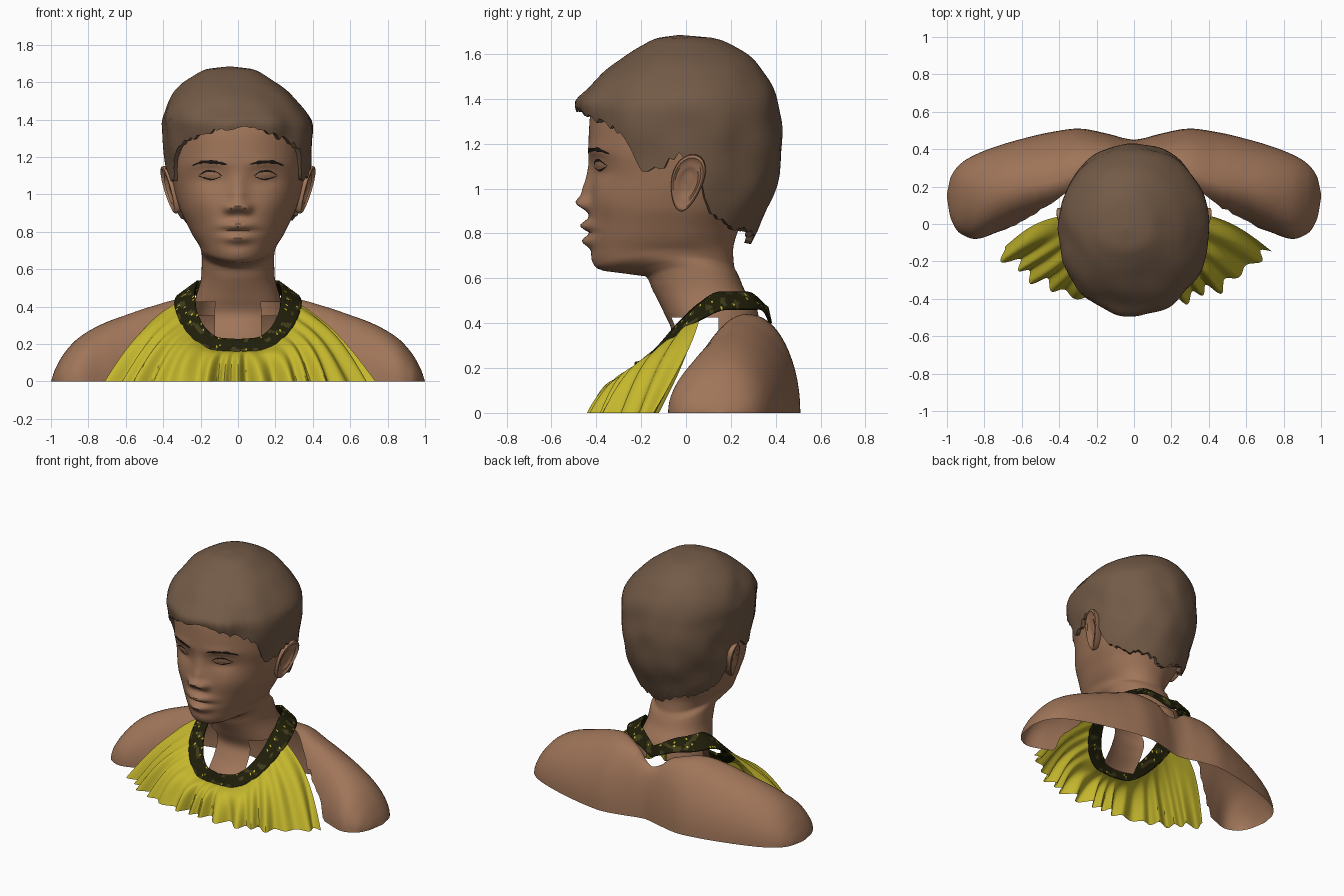
import bpy, bmesh, math, random
from mathutils import Vector, noise
from mathutils.bvhtree import BVHTree

random.seed(4)
if "Cube" in bpy.data.objects:
    bpy.data.objects.remove(bpy.data.objects["Cube"])


def material(name, rgb):
    m = bpy.data.materials.new(name)
    m.use_nodes = True
    m.diffuse_color = (*rgb, 1)
    bsdf = next(n for n in m.node_tree.nodes if n.type == 'BSDF_PRINCIPLED')
    bsdf.inputs["Base Color"].default_value = (*rgb, 1)
    bsdf.inputs["Roughness"].default_value = 0.8
    return m


skin = material("skin brown", (0.35, 0.178, 0.1))
hair_brown = material("hair brown", (0.17, 0.102, 0.062))
yellow = material("cloth yellow", (0.55, 0.47, 0.026))
dark = material("band dark olive", (0.014, 0.013, 0.003))
olive = material("band olive", (0.05, 0.043, 0.01))
black = material("brow black", (0.012, 0.009, 0.007))


def smooth_keys(table, t):
    """Monotone cubic interpolation of rows keyed by their first column."""
    k = [r[0] for r in table]
    t = min(max(t, k[0]), k[-1])
    i = max(j for j in range(len(k) - 1) if k[j] <= t)
    h = k[i + 1] - k[i]
    s = (t - k[i]) / h
    out = []
    for c in range(1, len(table[0])):
        def sec(j):
            return (table[j + 1][c] - table[j][c]) / (k[j + 1] - k[j])

        def slope(j):
            if j == 0 or j == len(k) - 1:
                return sec(min(j, len(k) - 2))
            a, b = sec(j - 1), sec(j)
            return 0 if a * b <= 0 else 2 * a * b / (a + b)
        a, b = table[i][c], table[i + 1][c]
        out.append(a + (b - a) * s * s * (3 - 2 * s)
                   + h * s * (1 - s) * ((1 - s) * slope(i) - s * slope(i + 1)))
    return out


def sheet(name, rows, mats, wrap=False, cap=False, keep=None, pick=None, angle=50):
    """Skin a grid of points; keep filters faces, pick chooses their material."""
    bm = bmesh.new()
    grid = [[bm.verts.new(p) for p in r] for r in rows]
    n = len(grid[0])
    for a, b in zip(grid, grid[1:]):
        for j in range(n if wrap else n - 1):
            q = (a[j], a[(j + 1) % n], b[(j + 1) % n], b[j])
            mid = sum((v.co for v in q), Vector()) / 4
            if keep is None or keep(mid):
                f = bm.faces.new(q)
                f.material_index = pick(mid) if pick else 0
    if cap:
        bm.faces.new(grid[-1])
    bmesh.ops.remove_doubles(bm, verts=bm.verts, dist=0.0005)
    bmesh.ops.delete(bm, geom=[v for v in bm.verts if not v.link_faces], context='VERTS')
    bmesh.ops.recalc_face_normals(bm, faces=bm.faces)
    me = bpy.data.meshes.new(name)
    bm.to_mesh(me)
    bm.free()
    for m in mats:
        me.materials.append(m)
    me.shade_smooth()
    me.set_sharp_from_angle(angle=math.radians(angle))
    ob = bpy.data.objects.new(name, me)
    bpy.context.collection.objects.link(ob)
    return ob


def egg(theta, front, back, w, yc, p):
    """Point on an egg-shaped ring; theta 0 is the front."""
    s, c = math.sin(theta), math.cos(theta)
    x = math.copysign(abs(s) ** p, s) * w
    d = abs(c) ** p
    return x, (yc - (yc - front) * d) if c > 0 else (yc + (back - yc) * d)


# Head and neck: height, front, back, half width, centre
HEAD = [(.18, -.19, .33, .24, .1), (.28, -.1, .33, .24, .1), (.36, -.065, .33, .24, .1),
        (.45, -.10, .32, .225, .1), (.55, -.15, .26, .195, .06), (.61, -.18, .235, .193, .02),
        (.63, -.355, .225, .195, -.05), (.65, -.4, .215, .2, -.08),
        (.72, -.42, .21, .22, -.07), (.82, -.43, .235, .262, -.05),
        (.92, -.43, .29, .31, -.02), (1.05, -.42, .36, .347, 0), (1.17, -.435, .385, .365, 0),
        (1.3, -.43, .39, .367, 0), (1.42, -.4, .36, .335, 0), (1.52, -.31, .28, .25, 0),
        (1.6, -.12, .1, .1, 0)]
# Face relief: x, z, spread x, spread z, height
FACE = [(0, 1.05, .045, .06, .022), (0, .985, .05, .045, .03), (0, .935, .05, .03, .052),
        (.05, .925, .028, .026, .028), (0, .835, .08, .024, .042), (0, .765, .07, .025, .038),
        (0, .8, .1, .008, -.012), (0, .68, .08, .035, .008), (.15, 1.1, .08, .05, -.028),
        (.15, 1.103, .055, .026, .02), (.14, 1.17, .09, .03, .008), (.2, .96, .09, .08, .01)]


def relief(x, z):
    return sum(h * math.exp(-((abs(x) - fx) / sx) ** 2 - ((z - fz) / sz) ** 2)
               for fx, fz, sx, sz, h in FACE)


def head_point(u, z):
    a = math.tau * u
    theta = a - 0.5 * math.sin(a)
    x, y = egg(theta, *smooth_keys(HEAD, z), .92)
    if math.cos(theta) > 0:
        y -= relief(x, z)
    z += 1.5 * x * x * math.exp(-((z - .63) / .09) ** 2)
    return x, y, z


def neck_cut(m):
    throat = m.y < .03 and abs(m.x) < .125
    nape = m.y > .14 and abs(m.x) > .08 and m.z > .35
    return m.z > .42 or throat or nape


head = sheet("head_and_neck",
             [[head_point(j / 96, .18 + 1.42 * i / 116) for j in range(96)] for i in range(117)],
             [skin], wrap=True, cap=True, keep=neck_cut)

# Brows and lashes laid on the face
tree = BVHTree.FromPolygons([v.co for v in head.data.vertices],
                            [p.vertices[:] for p in head.data.polygons])


def on_face(x, z):
    hit = tree.ray_cast(Vector((x, -2, z)), Vector((0, 1, 0)))[0]
    return x, hit.y - .004, z


def ribbon(name, keys, width, side):
    rows = []
    for i in range(25):
        t = i / 24
        x = keys[0][0] + (keys[-1][0] - keys[0][0]) * t
        z = smooth_keys(keys, x)[0]
        half = width / 2 * (math.sin(math.pi * t) ** .5 + .15) * random.uniform(.6, 1.2)
        rows.append([on_face(side * x, z + k * half) for k in (-1, 0, 1)])
    sheet(name, rows, [black])


for side, tag in ((1, "left"), (-1, "right")):
    ribbon(tag + "_brow", [(.06, 1.16), (.12, 1.172), (.18, 1.174), (.245, 1.155)], .017, side)
    ribbon(tag + "_upper_lash", [(.085, 1.098), (.12, 1.122), (.16, 1.126), (.215, 1.1)], .01, side)
    ribbon(tag + "_lower_lash", [(.09, 1.095), (.14, 1.08), (.21, 1.098)], .008, side)

    # Ear: dished disc with a rim that fades towards the face
    rows = []
    for r, lift in ((0, .014), (.3, .012), (.5, .016), (.62, .028), (.75, .024), (.88, .038),
                    (.97, .034), (1, .015), (.85, -.03)):
        row = []
        for j in range(28):
            a = math.tau * j / 28
            up = math.sin(a) * r
            y = .005 + .072 * r * math.cos(a) * (1 + .25 * up) + .026 * up
            z = 1.025 + .128 * up
            rise = lift * (.75 + .3 * math.cos(a - .6)) if lift > 0 else lift
            row.append((side * (.348 + rise + .2 * (z - 1.02) + .12 * y), y, z))
        rows.append(row)
    sheet(tag + "_ear", rows, [skin], wrap=True)

# Hair cap: height, front, back, half width; and the hairline by angle
HAIR = [(.74, -.36, .28, .25), (.9, -.41, .36, .34), (1.0, -.42, .397, .362),
        (1.1, -.43, .415, .378), (1.25, -.455, .43, .394), (1.38, -.49, .415, .4),
        (1.45, -.43, .39, .376), (1.52, -.365, .348, .328), (1.58, -.285, .3, .27),
        (1.64, -.19, .205, .185), (1.67, -.13, .13, .12), (1.685, -.03, -.03, 0)]
HAIRLINE = [(0, 1.36), (15, 1.345), (30, 1.31), (48, 1.27), (59, 1.19), (67, 1.07), (80, 1.1),
            (90, 1.15), (100, 1.06), (108, .91), (130, .83), (155, .81), (180, .75)]


def hair_point(theta, z):
    x, y = egg(theta, *smooth_keys(HAIR, z), -.03, .96)
    puff = 1 + .045 * noise.noise(Vector((x, y, z)) * 6)
    return x * puff - .045 * min(1, max(0, (z - 1.35) / .25)), y * puff, z


columns = []
for j in range(120):
    deg = 3 * j
    low = smooth_keys(HAIRLINE, min(deg, 360 - deg))[0] + random.uniform(-.014, .014)
    col = [hair_point(math.radians(deg), low + (1.685 - low) * math.sin(math.pi / 2 * i / 28))
           for i in range(29)]
    x, y, z = col[0]
    columns.append([(x * .9, y * .9, z + .006)] + col)
sheet("hair", list(zip(*columns)), [hair_brown], wrap=True)

# Shoulder shell: x, back, ridge y, ridge height, front, how far the front wraps
SHOULDER = [(0, .45, .375, .33, .3, .03), (.05, .458, .36, .345, .27, .05),
            (.13, .48, .335, .41, .22, .08),
            (.3, .51, .27, .44, .08, .18), (.45, .49, .22, .405, .04, .45),
            (.6, .455, .2, .355, 0, .76), (.72, .42, .18, .31, -.04, 1),
            (.85, .37, .165, .235, -.08, 1), (.93, .32, .16, .15, -.05, 1),
            (.98, .25, .15, .06, .03, 1), (1, .16, .15, 0, .14, 1)]
rows = []
for i in range(-48, 49):
    x = math.sin(math.pi / 2 * i / 48)
    back, ry, rz, front, wrap = smooth_keys(SHOULDER, abs(x))
    if .45 < abs(x) < .7:
        wrap = min(1, wrap + random.uniform(-.05, .05))
    row = []
    for k in range(-14, 15):
        a = math.pi / 2 * (1 - abs(k) / 14 * (wrap if k > 0 else 1))
        row.append((x, ry + ((front if k > 0 else back) - ry) * math.cos(a), rz * math.sin(a)))
    rows.append(row)
sheet("shoulders", rows, [skin])

# Neck band: position along half the loop, x, y, z
BAND = [(0, 0, -.23, .19), (.12, .1, -.215, .195), (.25, .2, -.16, .25), (.4, .27, -.05, .365),
        (.55, .285, .06, .45), (.7, .26, .17, .5), (.85, .17, .3, .5), (1, 0, .37, .435)]


def band_point(t, v):
    x, y, z = smooth_keys(BAND, abs(t))
    c = Vector((math.copysign(x, t), y, z))
    out = Vector((c.x, c.y - .07, 0)).normalized()
    flare = .045 * abs(out.x) + .008
    return c + v * (out * flare - Vector((0, 0, .036)))


def band_pattern(m):
    if random.random() < .03:
        return 1
    return 2 if noise.noise(m * 22) > .3 else 0


band = sheet("neck_band",
             [[band_point(-1 + i / 110, k / 4) for k in range(-4, 5)] for i in range(221)],
             [dark, yellow, olive], pick=band_pattern)
solid = band.modifiers.new("thickness", 'SOLIDIFY')
solid.thickness = .012
solid.offset = 0

# Gathered blouse: fans from the band to a pleated hem
HEM = [(0, 0, -.4), (.15, .2, -.4), (.3, .42, -.35), (.42, .6, -.24), (.55, .725, -.14)]
rows = []
for i in range(-110, 111):
    t = .55 * i / 110
    top = band_point(t, .8)
    hx, hy = smooth_keys(HEM, abs(t))
    hem = Vector((math.copysign(hx, t), hy, 0))
    out = Vector((hem.x * .6, hem.y - .1, 0)).normalized()
    edge = (abs(t) / .55) ** 6
    row = []
    for k in range(17):
        v = k / 16
        # Folds wander and merge on the way down
        phase = t * 82 + 1.6 * math.sin(t * 19 + v) + .5 * math.sin(3 * v + t * 8)
        fold = math.sin(phase) + .5 * math.sin(t * 53 + 1 + 2 * v)
        p = top.lerp(hem, v) + out * (fold * (.006 + .022 * v))
        swell = math.sin(math.pi * v)
        p += (out * .015 + Vector((0, .04 * edge, .045))) * swell
        row.append(p)
    rows.append(row)
sheet("blouse", rows, [yellow], angle=40)
